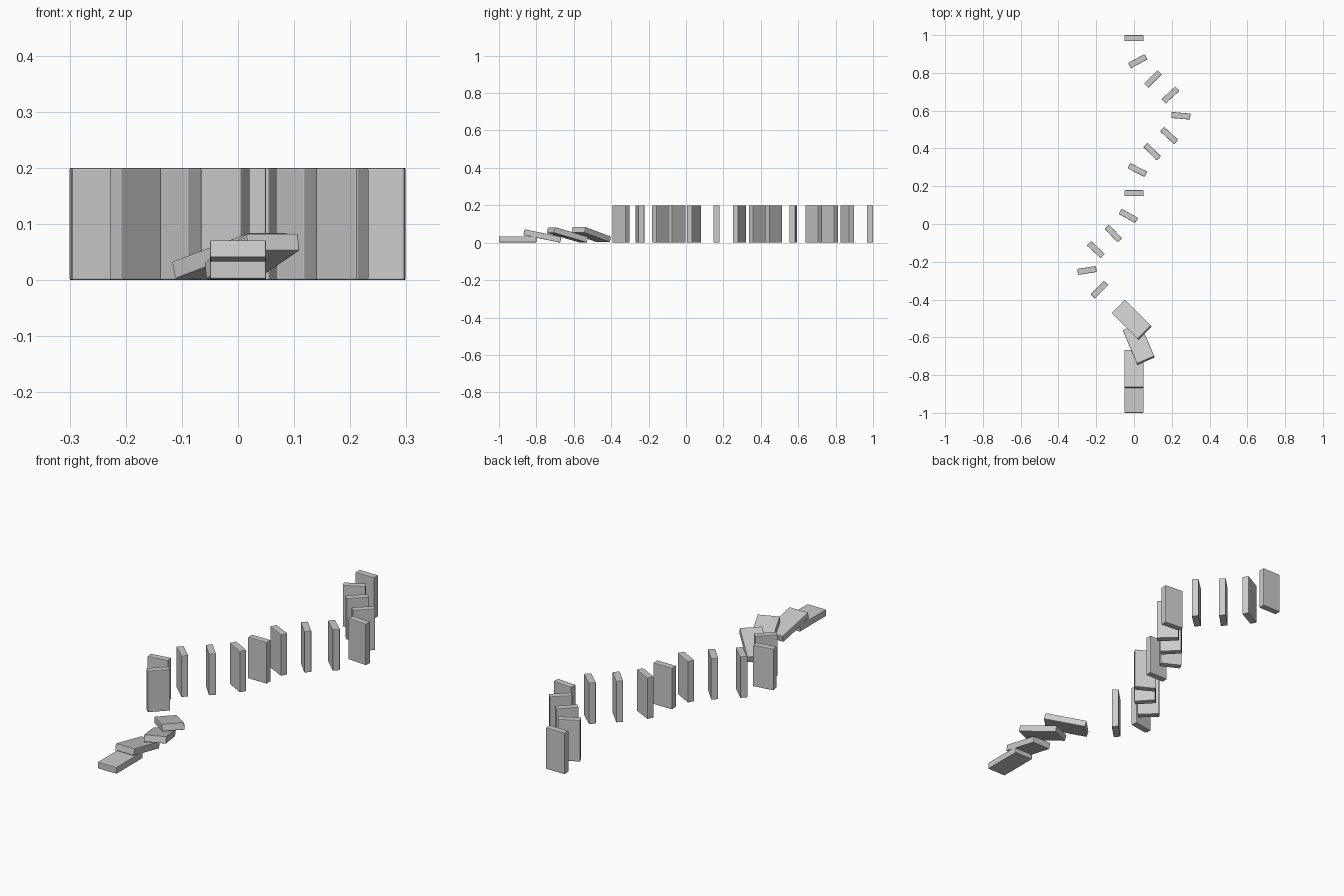
import bpy
from math import radians

cube = bpy.data.objects.get("Cube")
if cube:
    bpy.data.objects.remove(cube, do_unlink=True)

WIDTH, LENGTH, THICK = 0.1, 0.2, 0.032

grey = bpy.data.materials.new("plain grey")
grey.use_nodes = True
colour = (0.6, 0.6, 0.6, 1)
grey.diffuse_color = colour
grey.node_tree.nodes["Principled BSDF"].inputs["Base Color"].default_value = colour


def domino(name, location, tilt, turn):
    """Softly bevelled tile: lies flat at tilt 0, stands at tilt 90."""
    bpy.ops.mesh.primitive_cube_add(size=1)
    tile = bpy.context.object
    tile.name = name
    tile.scale = (WIDTH, LENGTH, THICK)
    bpy.ops.object.transform_apply(location=False, rotation=False, scale=True)
    tile.location = location
    tile.rotation_euler = (radians(tilt), 0, radians(turn))
    tile.data.materials.append(grey)
    bevel = tile.modifiers.new("soft edges", "BEVEL")
    bevel.width = 0.003
    bevel.segments = 2


# Standing dominoes along the winding line: x, y, turn
standing = [
    (0, 0.984, 0), (0.02, 0.862, 28), (0.10, 0.768, 45), (0.193, 0.683, 43),
    (0.248, 0.573, -5), (0.186, 0.468, -43), (0.096, 0.383, -46),
    (0.018, 0.286, -27), (0, 0.163, 0), (-0.03, 0.043, -29),
    (-0.11, -0.05, -47), (-0.202, -0.136, -43), (-0.249, -0.246, 9),
    (-0.183, -0.348, 45),
]
for i, (x, y, turn) in enumerate(standing, 1):
    domino(f"standing_domino_{i}", (x, y, LENGTH / 2), 90, turn)

# Toppled dominoes, each leaning on the next: x, y, z, tilt, turn
fallen = [
    (-0.012, -0.507, 0.043, -15, 45), (0.025, -0.634, 0.042, -15, 23),
    (0, -0.768, 0.036, -11.5, 0), (0, -0.9, 0.018, 0, 0),
]
for i, (x, y, z, tilt, turn) in enumerate(fallen, 1):
    domino(f"fallen_domino_{i}", (x, y, z), tilt, turn)
